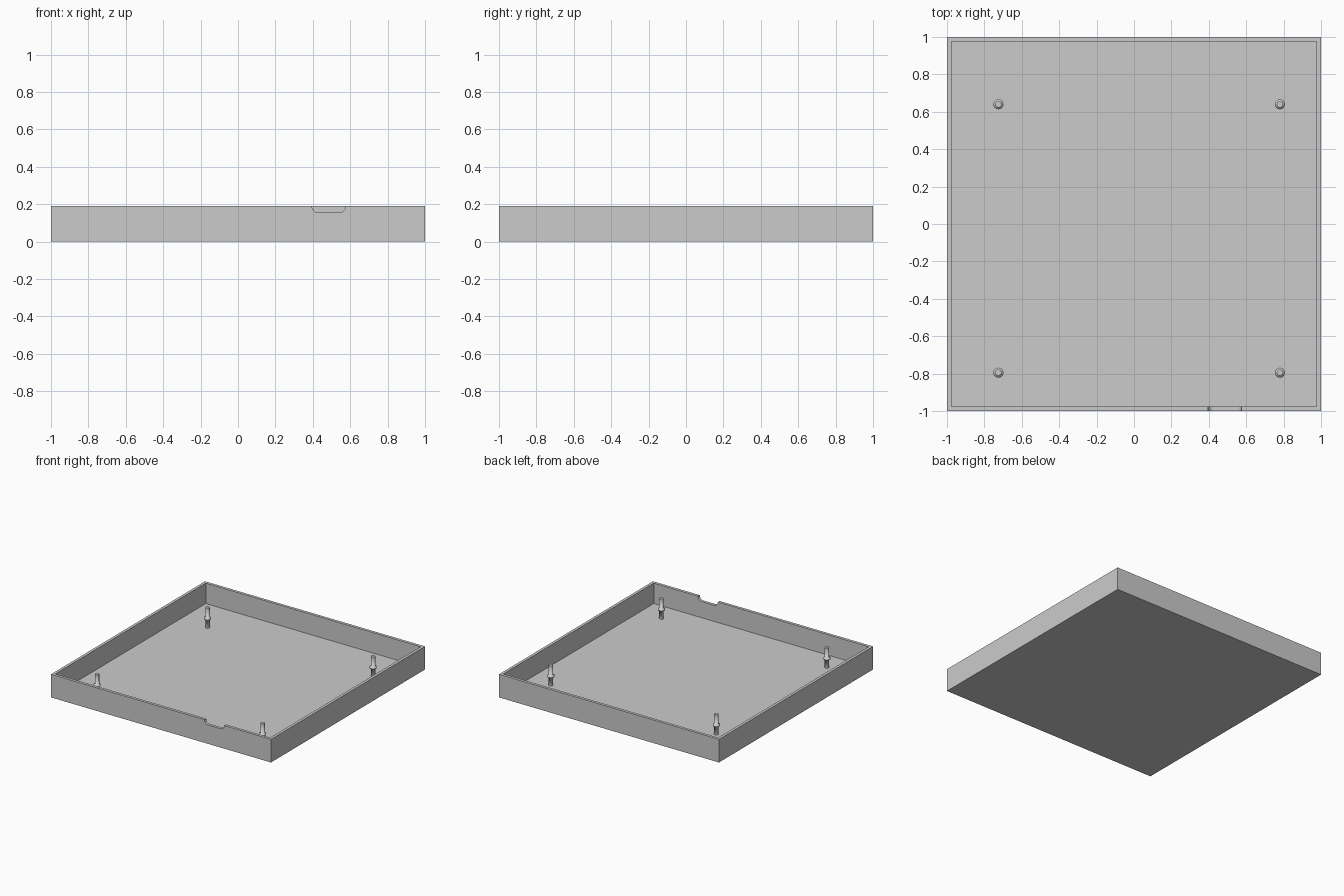
import bpy, bmesh, math

if "Cube" in bpy.data.objects:
    bpy.data.objects.remove(bpy.data.objects["Cube"])

grey = bpy.data.materials.new("plain_grey")
grey.diffuse_color = (0.6, 0.6, 0.6, 1)
grey.use_nodes = True
grey.node_tree.nodes["Principled BSDF"].inputs["Base Color"].default_value = grey.diffuse_color

H, WALL, FLOOR = 0.19, 0.033, 0.022
INNER = 1 - WALL


def prism(name, profile, y0, y1):
    """Extrude an (x, z) outline along y."""
    bm = bmesh.new()
    face = bm.faces.new([bm.verts.new((x, y0, z)) for x, z in profile])
    ext = bmesh.ops.extrude_face_region(bm, geom=[face])
    moved = [v for v in ext["geom"] if isinstance(v, bmesh.types.BMVert)]
    bmesh.ops.translate(bm, verts=moved, vec=(0, y1 - y0, 0))
    bmesh.ops.recalc_face_normals(bm, faces=bm.faces)
    return finish(name, bm)


def finish(name, bm):
    mesh = bpy.data.meshes.new(name)
    bm.to_mesh(mesh)
    bm.free()
    mesh.materials.append(grey)
    obj = bpy.data.objects.new(name, mesh)
    bpy.context.collection.objects.link(obj)
    return obj


def arc(cx, cz, r, a0, a1, n=6):
    return [(cx + r * math.cos(math.radians(a0 + (a1 - a0) * i / n)),
             cz + r * math.sin(math.radians(a0 + (a1 - a0) * i / n))) for i in range(n + 1)]


# Tray: box with its top face inset and sunk to the floor
bm = bmesh.new()
bmesh.ops.create_cube(bm, size=2)
for v in bm.verts:
    v.co.z = H if v.co.z > 0 else 0
top = max(bm.faces, key=lambda f: f.calc_center_median().z)
bmesh.ops.inset_region(bm, faces=[top], thickness=WALL)
ext = bmesh.ops.extrude_discrete_faces(bm, faces=[top])
for v in ext["faces"][0].verts:
    v.co.z = FLOOR
tray = finish("tray", bm)

# Cable notch with rounded lower corners in the front rim
L, R, BOTTOM, RAD = 0.395, 0.575, 0.155, 0.034
outline = ([(L, H + 0.05)] + arc(L + RAD, BOTTOM + RAD, RAD, 180, 270)
           + arc(R - RAD, BOTTOM + RAD, RAD, 270, 360) + [(R, H + 0.05)])
cutter = prism("notch_cutter", outline, -1.05, -INNER + 0.02)
cutter.hide_render = True
cutter.hide_viewport = True
cut = tray.modifiers.new("notch", "BOOLEAN")
cut.operation = "DIFFERENCE"
cut.solver = "EXACT"
cut.object = cutter

# Mounting posts: slim pin with a collar at mid height, turned from a profile
PROFILE = [(0.017, FLOOR - 0.005), (0.017, 0.092), (0.027, 0.092),
           (0.027, 0.104), (0.017, 0.104), (0.017, H - 0.002)]
SIDES = 16


def post(name, x, y):
    bm = bmesh.new()
    rings = [[bm.verts.new((x + r * math.cos(2 * math.pi * i / SIDES),
                            y + r * math.sin(2 * math.pi * i / SIDES), z))
              for i in range(SIDES)] for r, z in PROFILE]
    for a, b in zip(rings, rings[1:]):
        for i in range(SIDES):
            j = (i + 1) % SIDES
            bm.faces.new((a[i], a[j], b[j], b[i]))
    bm.faces.new(rings[0][::-1])
    bm.faces.new(rings[-1])
    for f in bm.faces:
        f.smooth = len(f.verts) == 4
    for e in bm.edges:
        if len(e.link_faces) == 2 and e.calc_face_angle(0) > math.radians(30):
            e.smooth = False
    finish(name, bm)


for side, x in (("left", -0.725), ("right", 0.78)):
    for end, y in (("front", -0.795), ("back", 0.64)):
        post(f"post_{end}_{side}", x, y)
